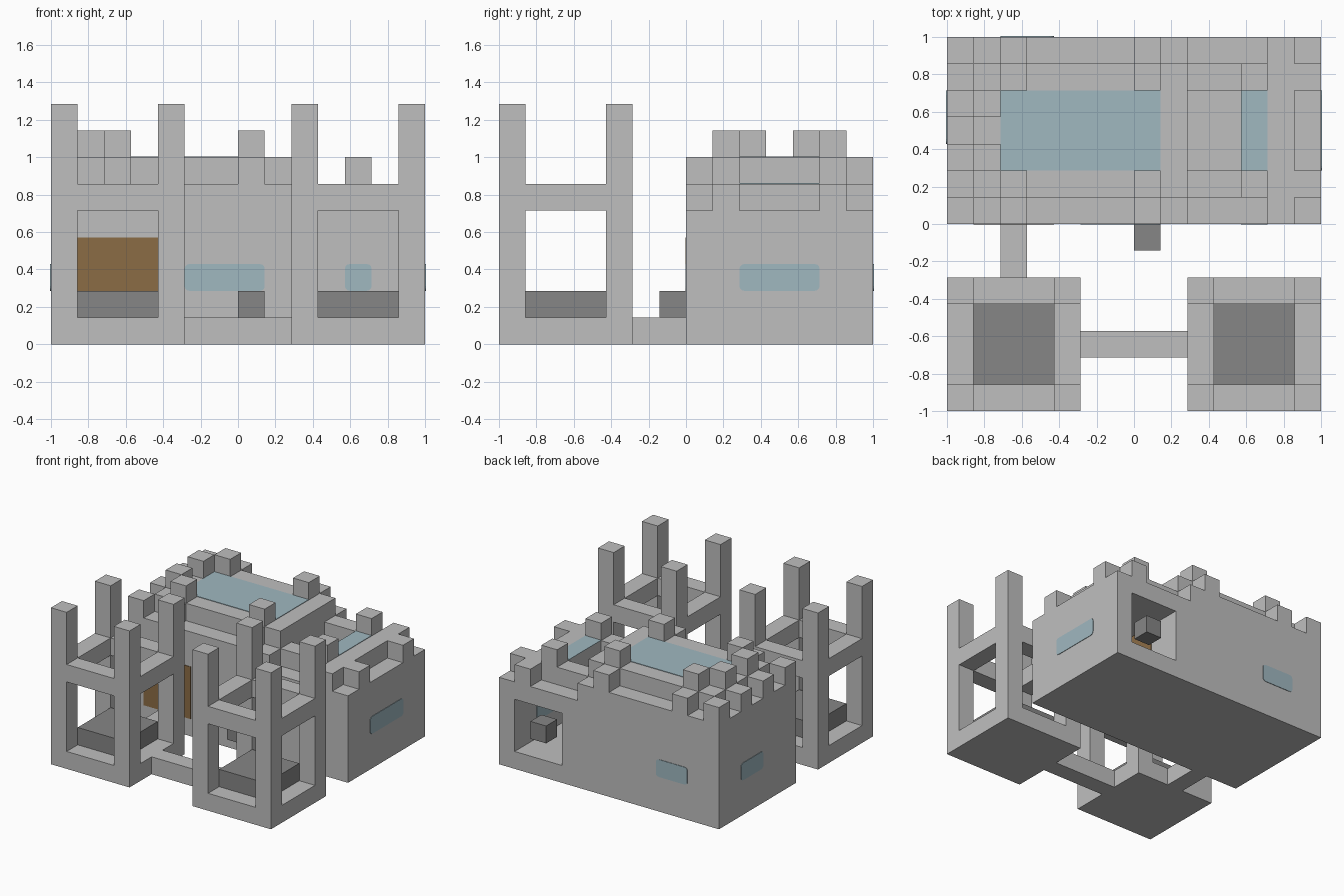
import bpy, bmesh
from mathutils import Vector

U = 1 / 7      # one building block
THIN = 0.004   # how far painted plates stand proud

if "Cube" in bpy.data.objects:
    bpy.data.objects.remove(bpy.data.objects["Cube"], do_unlink=True)


def material(name, rgb):
    m = bpy.data.materials.new(name)
    m.use_nodes = True
    m.diffuse_color = (*rgb, 1)
    m.node_tree.nodes["Principled BSDF"].inputs["Base Color"].default_value = (*rgb, 1)
    return m


STONE = material("light grey stone", (0.52, 0.52, 0.52))
DARK = material("dark grey stone", (0.24, 0.24, 0.24))
WOOD = material("brown wood", (0.26, 0.15, 0.06))
GLASS = material("pale blue glass", (0.35, 0.48, 0.53))


def box(name, x, y, z, mat=STONE, round_axis=None):
    """Box from block ranges; optionally round the corners seen along one axis."""
    bm = bmesh.new()
    bmesh.ops.create_cube(bm, size=1)
    for v in bm.verts:
        v.co = Vector([(r[0] + r[1]) / 2 + c * (r[1] - r[0])
                       for c, r in zip(v.co, (x, y, z))]) * U
    if round_axis is not None:
        edges = [e for e in bm.edges
                 if abs((e.verts[0].co - e.verts[1].co).normalized()[round_axis]) > 0.9]
        bmesh.ops.bevel(bm, geom=edges, offset=0.025, segments=3,
                        profile=0.5, affect='EDGES')
    mesh = bpy.data.meshes.new(name)
    bm.to_mesh(mesh)
    bm.free()
    mesh.materials.append(mat)
    ob = bpy.data.objects.new(name, mesh)
    bpy.context.collection.objects.link(ob)
    return ob


def plate(name, axis, at, a, b, mat=GLASS, rounded=True):
    """Thin plate centred on the plane axis = at."""
    t = THIN / U
    ranges = [a, b]
    ranges.insert(axis, (at - t, at + t))
    return box(name, *ranges, mat, axis if rounded else None)


# Two open front towers
for side, x0 in (("right", -7), ("left", 2)):
    x1, y0, y1 = x0 + 5, -7, -2
    box(f"{side}_tower_base", (x0, x1), (y0, y1), (0, 1))
    box(f"{side}_tower_floor", (x0 + 1, x1 - 1), (y0 + 1, y1 - 1), (1, 2), DARK)
    for px in (x0, x1 - 1):
        for py in (y0, y1 - 1):
            box(f"{side}_tower_post", (px, px + 1), (py, py + 1), (1, 9))
        box(f"{side}_tower_side_rail", (px, px + 1), (y0 + 1, y1 - 1), (5, 6))
    for py in (y0, y1 - 1):
        box(f"{side}_tower_cross_rail", (x0 + 1, x1 - 1), (py, py + 1), (5, 6))

# Walkways between the towers and the hall
box("tower_walkway", (-2, 2), (-5, -4), (0, 1))
box("hall_walkway", (-5, -4), (-2, 0), (0, 1))

# Hall with a room open at the back
hall = box("hall", (-7, 7), (0, 7), (0, 5))
cutter = box("room_cutter", (3, 6), (1, 8), (1, 4))
cutter.hide_render = True
cutter.hide_viewport = True
cut = hall.modifiers.new("room", 'BOOLEAN')
cut.operation = 'DIFFERENCE'
cut.solver = 'EXACT'
cut.object = cutter

# Upper storey and its roof
box("upper_wall", (-7, 2), (0, 7), (5, 6))
box("upper_roof", (-6, 2), (1, 6), (6, 7))
plate("large_skylight", 2, 7, (-5, 1), (2, 5), rounded=False)

# Lower roof around a sunken court
box("lower_roof_bar", (5, 6), (0, 7), (5, 6))
box("lower_roof_strip", (4, 5), (2, 5), (5, 6))
plate("small_skylight", 2, 6, (4, 5), (2, 5), rounded=False)

# Battlements, the same at front and back
for end, outer, inner in (("front", 0, 1), ("back", 6, 5)):
    o, i = (outer, outer + 1), (inner, inner + 1)
    box(f"{end}_lower_roof_edge", (2, 5), i, (5, 6))
    box(f"{end}_lower_tooth", (6, 7), i, (5, 6))
    box(f"{end}_lower_merlon", (4, 5), i, (6, 7))
    box(f"{end}_corner_tooth", (-7, -6), o, (6, 7))
    for x in (-5, 0):
        box(f"{end}_tooth", (x, x + 1), o, (6, 7))
        box(f"{end}_merlon", (x, x + 1), i, (7, 8))

# Battlements on the right side
for y in (2, 4):
    box("side_tooth", (-7, -6), (y, y + 1), (6, 7))
    box("side_merlon", (-6, -5), (y, y + 1), (7, 8))

# Windows
SILL = (2, 3)
plate("front_long_window", 1, 0, (-2, 1), SILL)
plate("front_small_window", 1, 0, (4, 5), SILL)
plate("back_window", 1, 7, (-5, -3), SILL)
plate("right_window", 0, -7, (3, 5), SILL)
plate("left_window", 0, 7, (2, 5), SILL)
plate("left_window_inside", 0, 6, (2, 5), SILL)

# Doors and dark blocks
plate("front_door", 1, 0, (-6, -3), (1, 4), WOOD, False)
plate("room_door", 0, 3, (2, 5), (1, 4), WOOD, False)
box("front_block", (0, 1), (-1, 0), (1, 2), DARK)
box("doorway_block", (4, 5), (6, 7), (2, 3), DARK)
